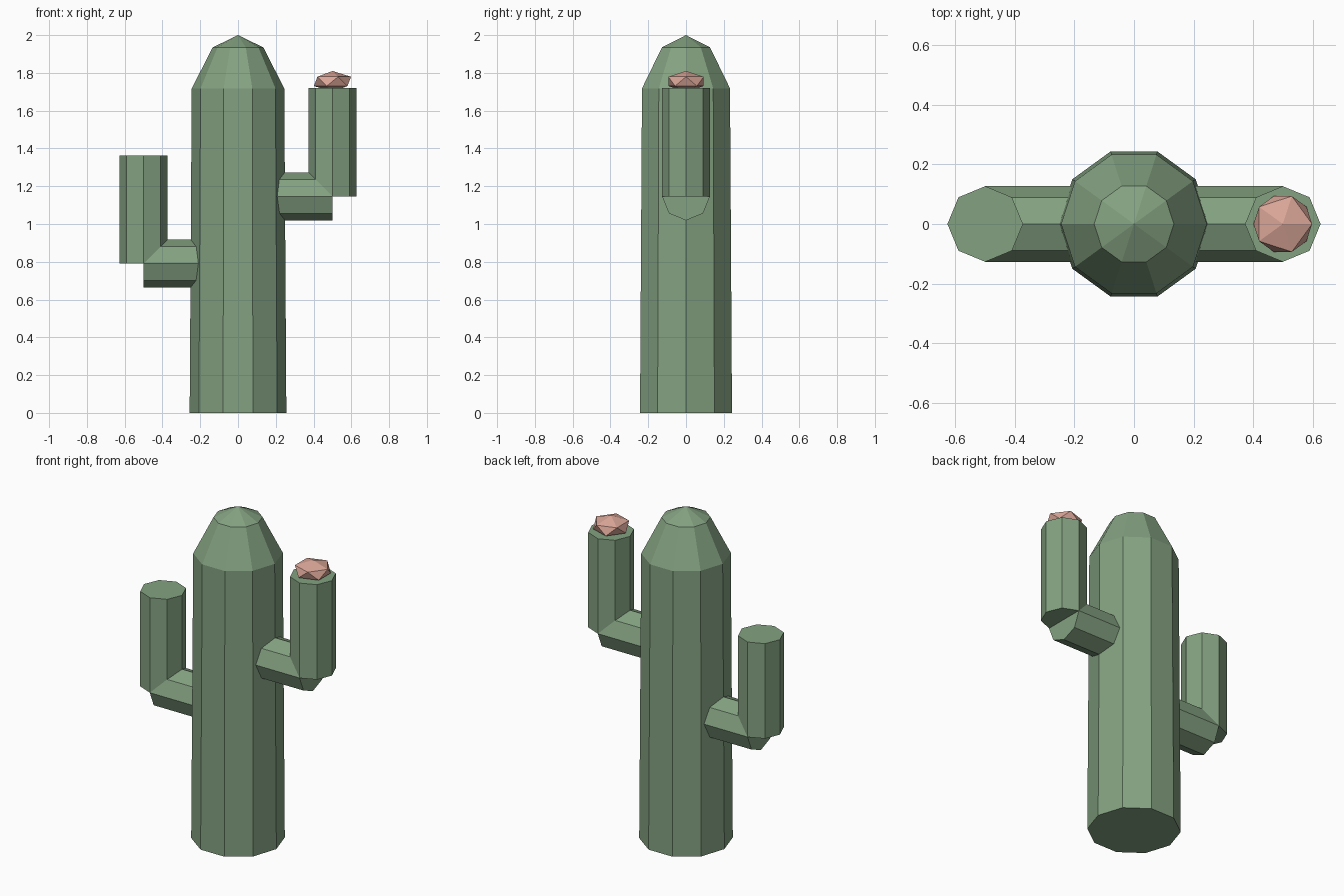
import bpy, bmesh
from math import pi, cos, sin

if "Cube" in bpy.data.objects:
    bpy.data.objects.remove(bpy.data.objects["Cube"])


def material(name, color):
    m = bpy.data.materials.new(name)
    m.diffuse_color = (*color, 1)
    m.use_nodes = True
    m.node_tree.nodes["Principled BSDF"].inputs["Base Color"].default_value = m.diffuse_color
    return m


green = material("cactus_green", (0.23, 0.36, 0.22))
pink = material("flower_pink", (0.70, 0.38, 0.31))


def prism(name, radius, length, location, rotation=(0, 0, 0)):
    """Eight-sided flat-shaded stem with a corner facing the x axis."""
    bpy.ops.mesh.primitive_cylinder_add(vertices=8, radius=radius, depth=length,
                                        location=location, rotation=rotation)
    ob = bpy.context.object
    ob.name = name
    ob.data.materials.append(green)


# Trunk: ten-sided tapered column with a faceted dome
SIDES = 10
bm = bmesh.new()
rings = []
for r, z in [(0.256, 0), (0.245, 1.718), (0.134, 1.935)]:
    rings.append([bm.verts.new((r * cos(2 * pi * i / SIDES), r * sin(2 * pi * i / SIDES), z))
                  for i in range(SIDES)])
tip = bm.verts.new((0, 0, 2))
bm.faces.new(rings[0][::-1])
for i in range(SIDES):
    j = (i + 1) % SIDES
    for low, high in zip(rings, rings[1:]):
        bm.faces.new((low[i], low[j], high[j], high[i]))
    bm.faces.new((rings[-1][i], rings[-1][j], tip))
mesh = bpy.data.meshes.new("trunk")
bm.to_mesh(mesh)
bm.free()
mesh.materials.append(green)
bpy.context.collection.objects.link(bpy.data.objects.new("trunk", mesh))

# Arms: horizontal stub into the trunk plus upright stem
ARM_R, ARM_X, ARM_H, INNER = 0.127, 0.5, 0.573, 0.1
for side, sign, z in (("left", -1, 0.79), ("right", 1, 1.146)):
    prism(side + "_arm_stub", ARM_R, ARM_X - INNER,
          (sign * (ARM_X + INNER) / 2, 0, z), (0, pi / 2, 0))
    prism(side + "_arm_stem", ARM_R, ARM_H, (sign * ARM_X, 0, z + ARM_H / 2))

# Flower: flattened icosahedron on the right arm
bpy.ops.mesh.primitive_ico_sphere_add(subdivisions=1, radius=0.11, location=(ARM_X, 0, 1.755))
flower = bpy.context.object
flower.name = "flower"
flower.scale.z = 0.5
flower.data.materials.append(pink)
